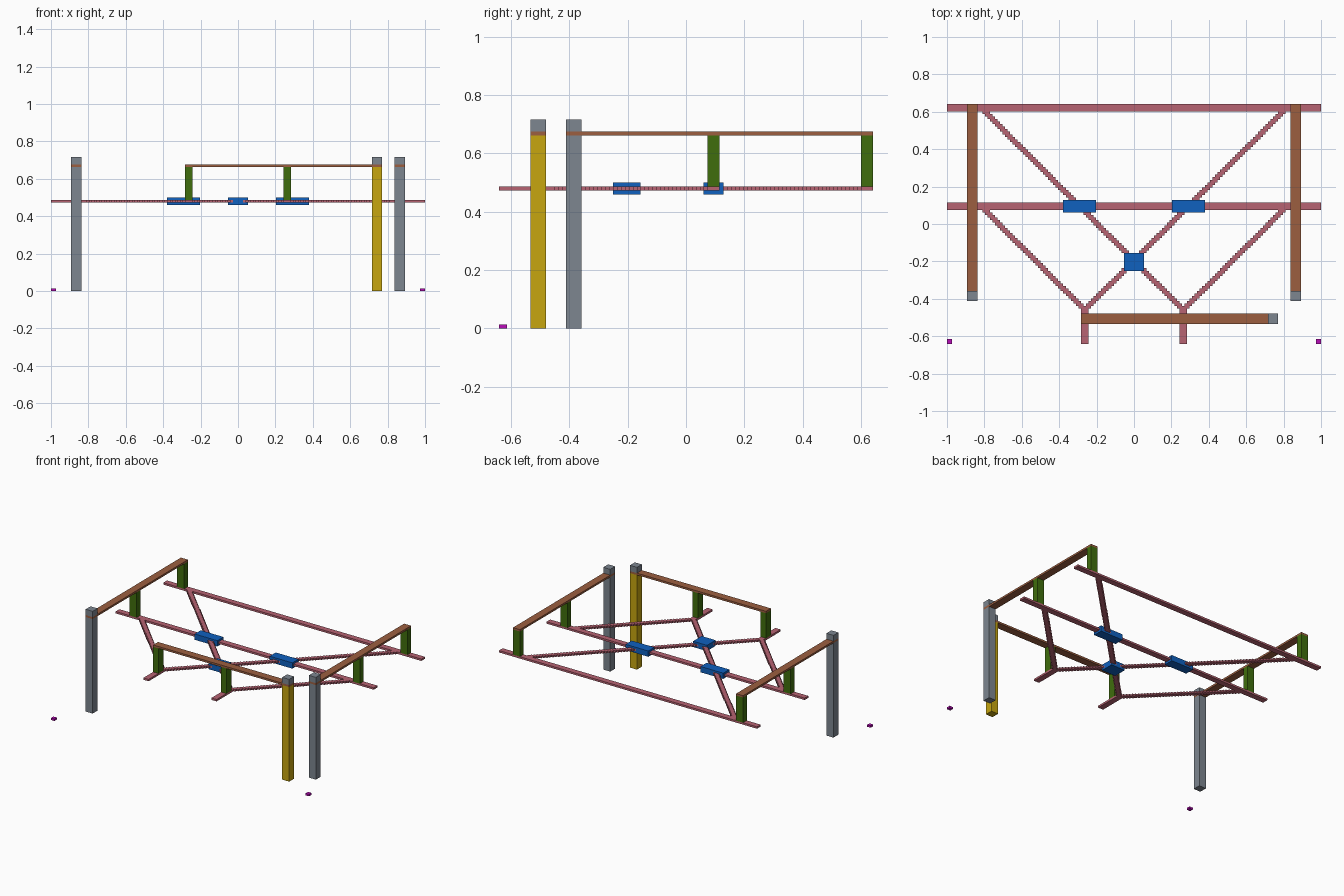
import bpy
import bmesh

old = bpy.data.objects.get("Cube")
if old:
    bpy.data.objects.remove(old, do_unlink=True)

U = 1 / 74  # one block of the grid the frame is laid out on


def linear(c):
    return c / 12.92 if c <= 0.04045 else ((c + 0.055) / 1.055) ** 2.4


def material(name, *srgb):
    m = bpy.data.materials.new(name)
    m.use_nodes = True
    col = [linear(c) for c in srgb] + [1.0]
    m.diffuse_color = col
    m.node_tree.nodes["Principled BSDF"].inputs["Base Color"].default_value = col
    return m


GREY = material("post grey", 0.49, 0.525, 0.565)
YELLOW = material("post yellow", 0.78, 0.65, 0.06)
BROWN = material("rail brown", 0.61, 0.37, 0.25)
GREEN = material("riser green", 0.25, 0.43, 0.05)
PINK = material("beam pink", 0.72, 0.39, 0.45)
BLUE = material("clamp blue", 0.06, 0.38, 0.75)
MAGENTA = material("marker magenta", 0.72, 0.05, 0.72)


def prism(name, outline, z0, z1, mat):
    """Extrude a flat outline, given in blocks, from z0 to z1."""
    bm = bmesh.new()
    face = bm.faces.new([bm.verts.new((x * U, y * U, z0 * U)) for x, y in outline])
    up = bmesh.ops.extrude_face_region(bm, geom=[face])["geom"]
    bmesh.ops.translate(bm, vec=(0, 0, (z1 - z0) * U),
                        verts=[v for v in up if isinstance(v, bmesh.types.BMVert)])
    bmesh.ops.recalc_face_normals(bm, faces=bm.faces)
    me = bpy.data.meshes.new(name)
    bm.to_mesh(me)
    bm.free()
    me.materials.append(mat)
    ob = bpy.data.objects.new(name, me)
    bpy.context.collection.objects.link(ob)
    return ob


def box(name, x, y, z, mat):
    return prism(name, [(x[0], y[0]), (x[1], y[0]), (x[1], y[1]), (x[0], y[1])], *z, mat)


def stair_beam(name, x, y, rows, step):
    """Beam three blocks wide whose rows shift sideways by one block each."""
    left, right = [], []
    for r in range(rows):
        for end in (0, 1):
            left.append((x - 1.5 + step * r, y + r + end))
            right.append((x + 1.5 + step * r, y + r + end))
    return prism(name, left + right[::-1], *BEAM, PINK)


BEAM, RISER, RAIL, CAP = (35, 36), (36, 49), (49, 50), (50, 53)
BACK, MIDDLE, FRONT = (44.5, 47.5), (5.5, 8.5), (-39.5, -35.5)

# Long cross beams
box("back_beam", (-74, 74), BACK, BEAM, PINK)
box("middle_beam", (-74, 74), MIDDLE, BEAM, PINK)

for side, s in (("left", 1), ("right", -1)):
    def span(a, b):
        return tuple(sorted((s * a, s * b)))

    # Stub and stepped diagonals
    box(side + "_front_stub", span(18, 21), (-47.5, -34.5), BEAM, PINK)
    stair_beam(side + "_outer_diagonal", s * 19.5, -34.5, 42, s)
    stair_beam(side + "_inner_diagonal", s * 19.5, -34.5, 80, -s)

    # Side post with its rail running through to the back
    outer = span(62, 66)
    box(side + "_post", outer, (-30.5, -26.5), (0, 49), GREY)
    box(side + "_rail", outer, (-30.5, 47.5), RAIL, BROWN)
    box(side + "_post_cap", outer, (-30.5, -26.5), CAP, GREY)

    # Risers between beams and rails
    box(side + "_back_riser", outer, BACK, RISER, GREEN)
    box(side + "_middle_riser", outer, MIDDLE, RISER, GREEN)
    box(side + "_front_riser", span(18, 21), FRONT, RISER, GREEN)

    # Clamp on the middle beam, and corner marker on the ground
    box(side + "_clamp", span(15, 28), (4.5, 9.5), (34, 37), BLUE)
    box(side + "_marker", span(72, 74), (-47.5, -45.5), (0, 1), MAGENTA)

# Clamp where the inner diagonals cross
box("centre_clamp", (-4, 4), (-18.5, -11.5), (34, 37), BLUE)

# Front post and rail
box("front_post", (53, 57), FRONT, (0, 49), YELLOW)
box("front_rail", (-21, 57), FRONT, RAIL, BROWN)
box("front_post_cap", (53, 57), FRONT, CAP, GREY)
